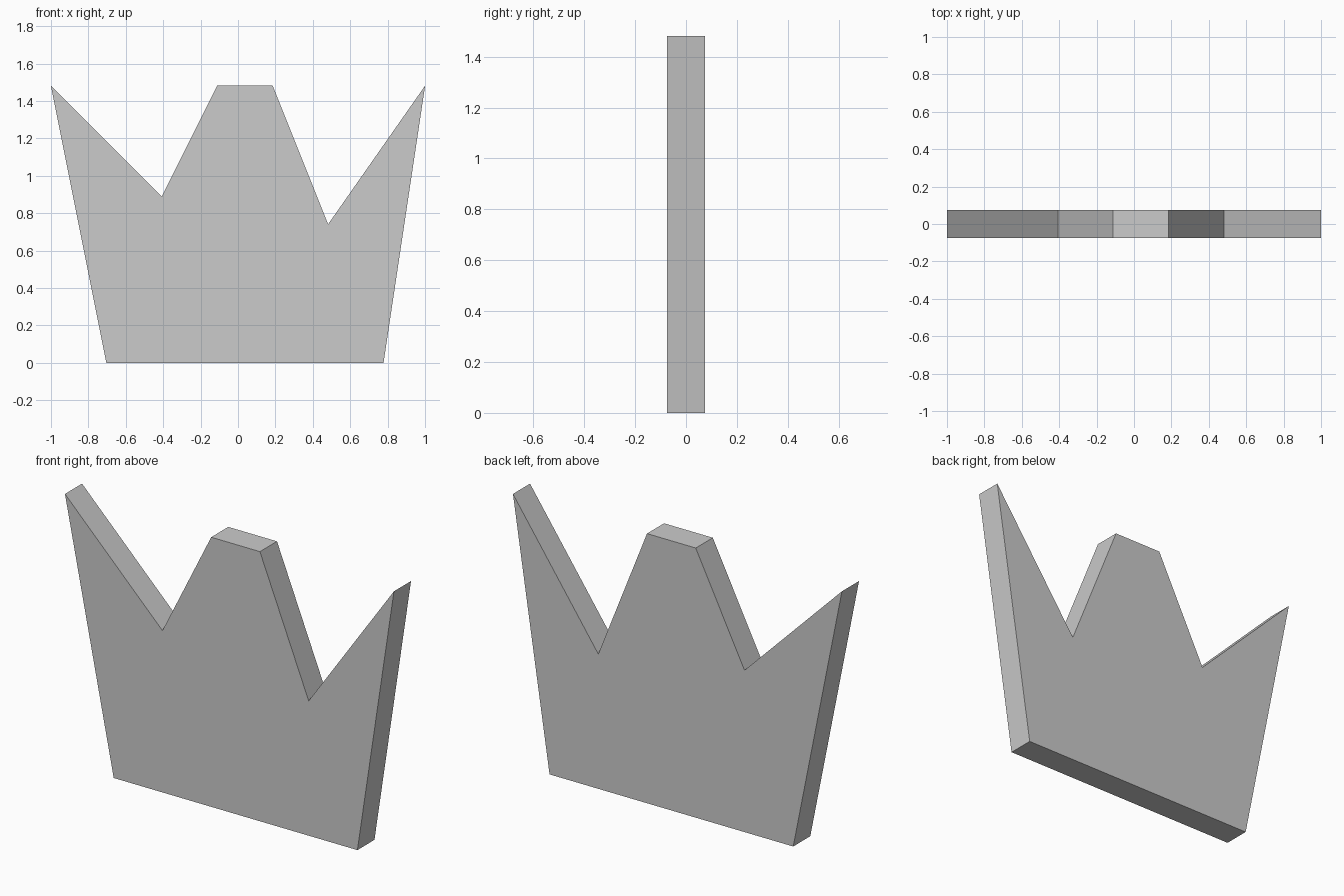
import bpy
import bmesh
from mathutils import Vector

if "Cube" in bpy.data.objects:
    bpy.data.objects.remove(bpy.data.objects["Cube"])

U = 0.1482       # module the outline is laid out on
THICK = U        # plate thickness


def extruded_plate(name, outline, thickness):
    """Extrude an x/z outline along y, centred on y = 0."""
    bm = bmesh.new()
    face = bm.faces.new([bm.verts.new((x, -thickness / 2, z)) for x, z in outline])
    ext = bmesh.ops.extrude_face_region(bm, geom=[face], use_keep_orig=True)
    moved = [g for g in ext["geom"] if isinstance(g, bmesh.types.BMVert)]
    bmesh.ops.translate(bm, verts=moved, vec=Vector((0, thickness, 0)))
    bmesh.ops.recalc_face_normals(bm, faces=bm.faces)
    mesh = bpy.data.meshes.new(name)
    bm.to_mesh(mesh)
    bm.free()
    obj = bpy.data.objects.new(name, mesh)
    bpy.context.collection.objects.link(obj)
    return obj


# Crown outline in modules: base, right spike, notch, flat centre point, notch, left spike
modules = [(2, 0), (12, 0), (13.5, 10), (10, 5), (8, 10), (6, 10), (4, 6), (0, 10)]
outline = [((x - 6.75) * U, z * U) for x, z in modules]
extruded_plate("crown_plate", outline, THICK)
